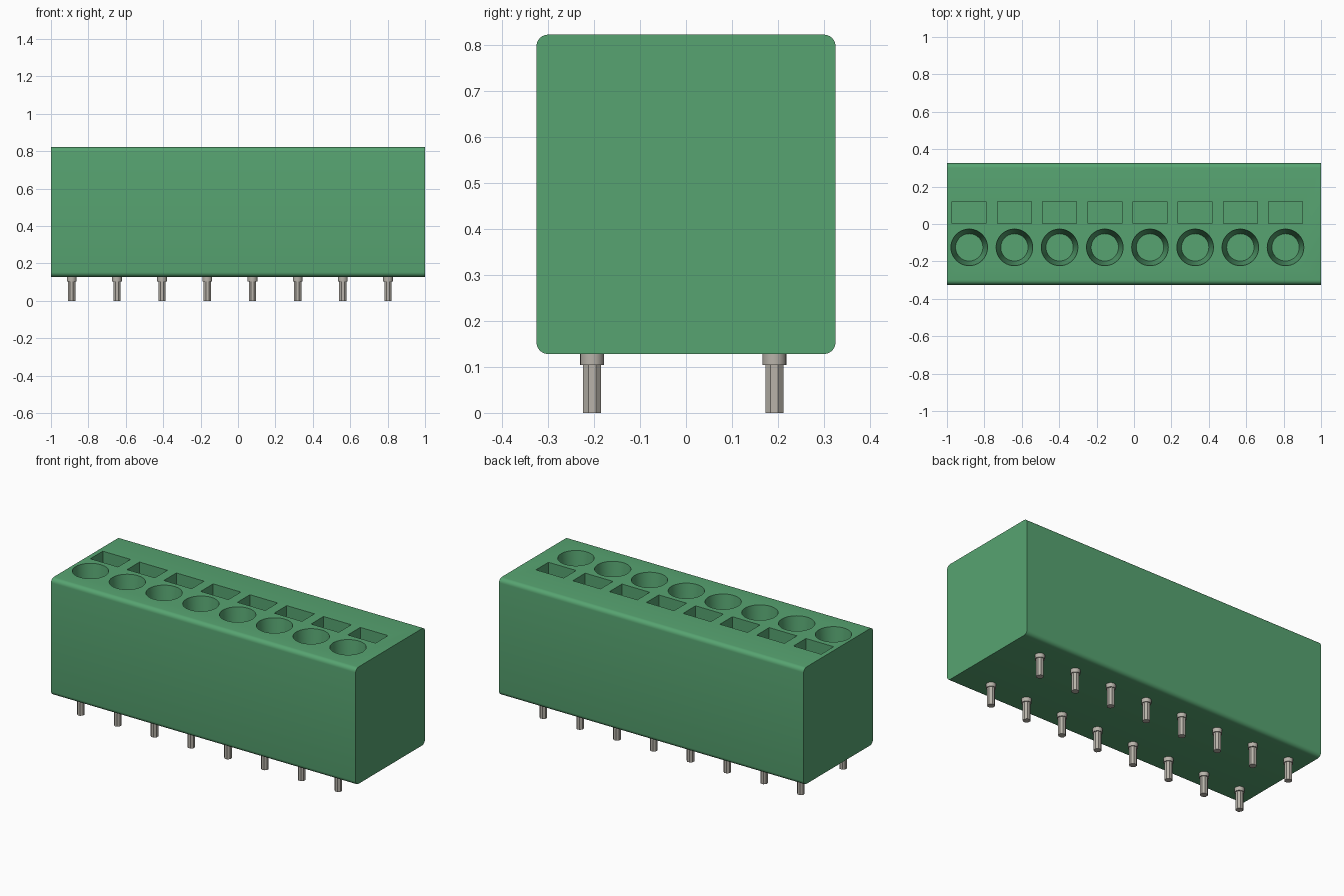
import bpy, bmesh, math
from mathutils import Matrix, Vector

if "Cube" in bpy.data.objects:
    bpy.data.objects.remove(bpy.data.objects["Cube"], do_unlink=True)

COUNT, PITCH, FIRST_X = 8, 0.2416, -0.881
Z_LOW, Z_TOP, HALF_Y = 0.128, 0.822, 0.325
HOLE_DEPTH = 0.25


def material(name, color):
    m = bpy.data.materials.new(name)
    m.use_nodes = True
    m.diffuse_color = color
    m.node_tree.nodes["Principled BSDF"].inputs["Base Color"].default_value = color
    return m


GREEN = material("green plastic", (0.095, 0.37, 0.165, 1))
METAL = material("tinned metal", (0.48, 0.45, 0.40, 1))


def make_object(name, bm, mat):
    bmesh.ops.recalc_face_normals(bm, faces=bm.faces)
    mesh = bpy.data.meshes.new(name)
    bm.to_mesh(mesh)
    bm.free()
    mesh.materials.append(mat)
    obj = bpy.data.objects.new(name, mesh)
    bpy.context.collection.objects.link(obj)
    return obj


def add_box(bm, low, high):
    low, high = Vector(low), Vector(high)
    size = Matrix.Diagonal((*(high - low), 1))
    return bmesh.ops.create_cube(bm, size=1, matrix=Matrix.Translation((low + high) / 2) @ size)


def add_cone(bm, x, y, z0, z1, r0, r1, sides, turn=0.0):
    place = Matrix.Translation((x, y, (z0 + z1) / 2)) @ Matrix.Rotation(turn, 4, 'Z')
    bmesh.ops.create_cone(bm, cap_ends=True, segments=sides, radius1=r0, radius2=r1,
                          depth=z1 - z0, matrix=place)


def smooth(obj, angle=30):
    bpy.ops.object.select_all(action='DESELECT')
    obj.select_set(True)
    bpy.context.view_layer.objects.active = obj
    bpy.ops.object.shade_smooth_by_angle(angle=math.radians(angle))


# Housing: block with its four long edges rounded
bm = bmesh.new()
add_box(bm, (-1, -HALF_Y, Z_LOW), (1, HALF_Y, Z_TOP))
long_edges = [e for e in bm.edges if abs(e.verts[0].co.x - e.verts[1].co.x) > 1]
bmesh.ops.bevel(bm, geom=long_edges, offset=0.025, segments=6, profile=0.5, affect='EDGES')
housing = make_object("housing", bm, GREEN)

# Cutter: tapered wire entries and rectangular release slots
bm = bmesh.new()
over = 0.02
r_top, r_floor = 0.098, 0.073
r_over = r_top + (r_top - r_floor) * over / HOLE_DEPTH
for i in range(COUNT):
    x = FIRST_X + i * PITCH
    add_cone(bm, x, -0.125, Z_TOP - HOLE_DEPTH, Z_TOP + over, r_floor, r_over, 40)
    add_box(bm, (x - 0.091, 0.003, Z_TOP - HOLE_DEPTH), (x + 0.091, 0.12, Z_TOP + over))
cutter = make_object("opening_cutter", bm, GREEN)
cutter.hide_render = True

cut = housing.modifiers.new("openings", 'BOOLEAN')
cut.operation = 'DIFFERENCE'
cut.solver = 'EXACT'
cut.object = cutter
bpy.context.view_layer.objects.active = housing
housing.select_set(True)
bpy.ops.object.modifier_apply(modifier=cut.name)
bpy.data.objects.remove(cutter, do_unlink=True)
smooth(housing)

# Solder pins: octagonal legs under round collars, in two rows
for row, y in (("front", -0.204), ("back", 0.192)):
    legs, collars = bmesh.new(), bmesh.new()
    for i in range(COUNT):
        x = FIRST_X - 0.008 + i * PITCH
        add_cone(legs, x, y, 0, 0.11, 0.021, 0.021, 8, math.pi / 8)
        add_cone(collars, x, y, 0.104, Z_LOW + 0.005, 0.026, 0.026, 24)
    make_object(row + "_pin_legs", legs, METAL)
    smooth(make_object(row + "_pin_collars", collars, METAL))
